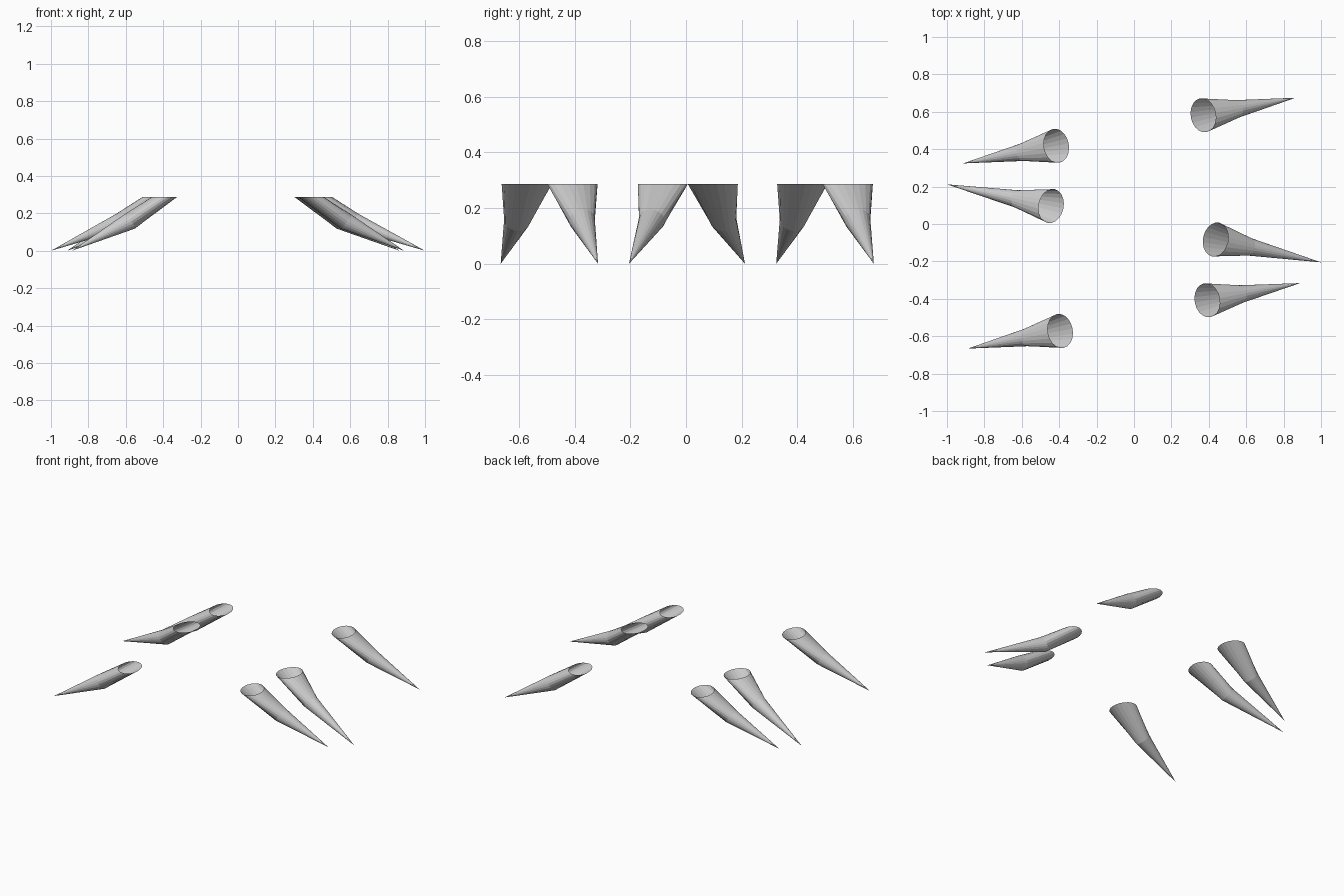
import bpy, bmesh
from math import sin, cos, tau
from mathutils import Vector

if "Cube" in bpy.data.objects:
    bpy.data.objects.remove(bpy.data.objects["Cube"])

SIDES = 20
RIM_Z = 0.287


def leg(name, rim, tip):
    """Open-topped tapering leg: oval rim, round knee, pointed foot."""
    rim, tip = Vector((*rim, RIM_Z)), Vector((*tip, 0.0))
    ahead = Vector((tip.x - rim.x, tip.y - rim.y, 0)).normalized()
    side = Vector((-ahead.y, ahead.x, 0))
    up = Vector((0, 0, 1))
    knee = rim + ahead * 0.188 + up * (0.157 - RIM_Z)
    # centre, first axis, second axis of each ring
    rings = [(rim, ahead * 0.067, side * 0.092),
             (knee, ahead * 0.027 + up * 0.039, side * 0.047)]
    bm = bmesh.new()
    loops = [[bm.verts.new(c + u * cos(tau * i / SIDES) + v * sin(tau * i / SIDES))
              for i in range(SIDES)] for c, u, v in rings]
    foot = bm.verts.new(tip)
    for i in range(SIDES):
        j = (i + 1) % SIDES
        top, low = loops
        bm.faces.new((top[j], top[i], low[i], low[j]))
        bm.faces.new((low[j], low[i], foot))
    bm.normal_update()
    mesh = bpy.data.meshes.new(name)
    bm.to_mesh(mesh)
    bm.free()
    obj = bpy.data.objects.new(name, mesh)
    bpy.context.collection.objects.link(obj)


# Rim centre and foot tip of each leg, seen from above
leg("right_back_leg", (0.370, 0.581), (0.864, 0.675))
leg("right_middle_leg", (0.436, -0.083), (1.000, -0.205))
leg("right_front_leg", (0.391, -0.408), (0.888, -0.316))
leg("left_back_leg", (-0.415, 0.418), (-0.914, 0.324))
leg("left_middle_leg", (-0.443, 0.096), (-1.000, 0.212))
leg("left_front_leg", (-0.394, -0.572), (-0.888, -0.666))
